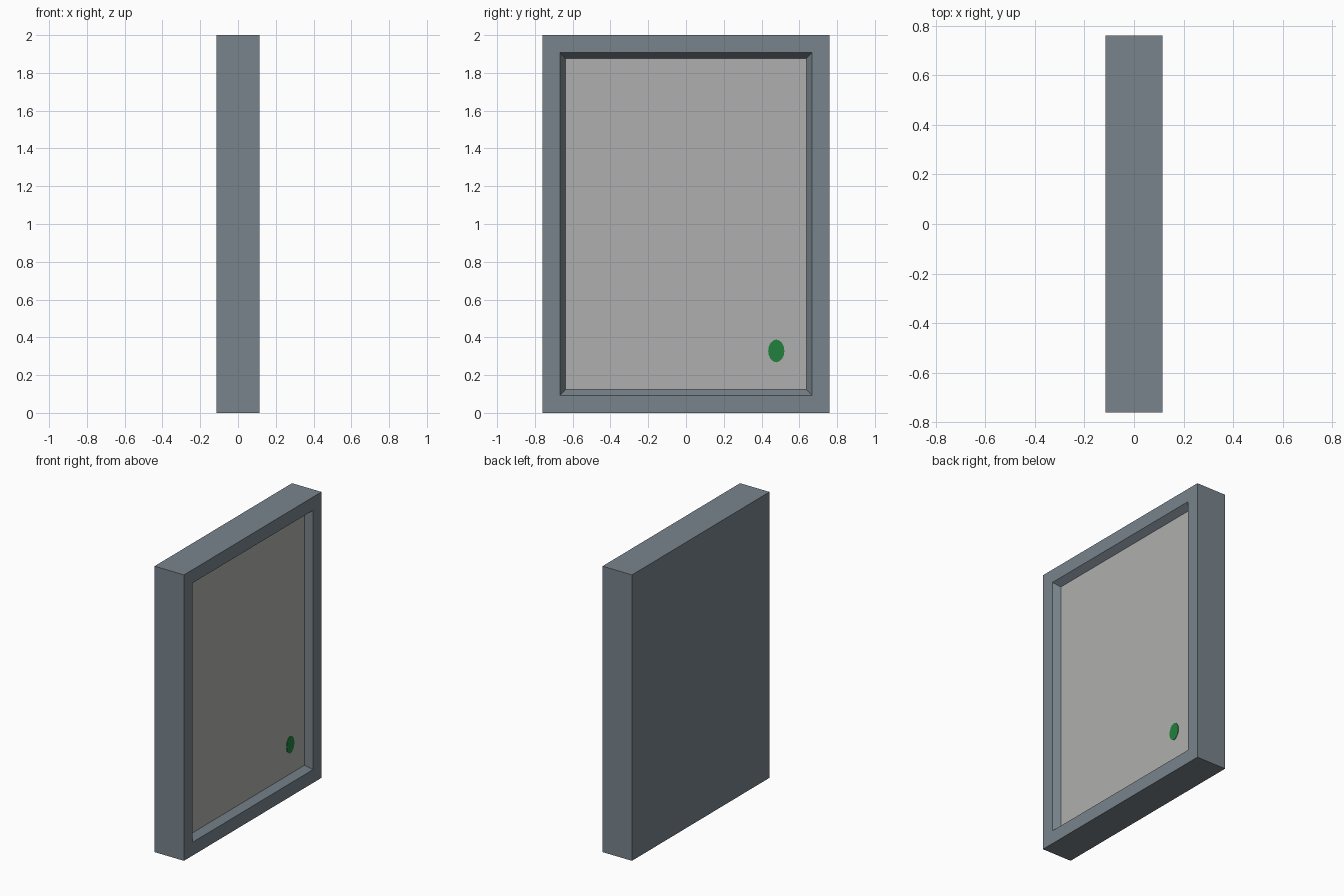
import bpy, bmesh, math

if "Cube" in bpy.data.objects:
    bpy.data.objects.remove(bpy.data.objects["Cube"])

def material(name, rgb):
    m = bpy.data.materials.new(name)
    m.diffuse_color = (*rgb, 1)
    m.use_nodes = True
    m.node_tree.nodes["Principled BSDF"].inputs["Base Color"].default_value = m.diffuse_color
    return m

frame_mat = material("slate grey", (0.188, 0.231, 0.263))
panel_mat = material("light grey", (0.43, 0.43, 0.425))
green_mat = material("indicator green", (0.016, 0.215, 0.048))

DX, DY, H = 0.114, 0.76, 2.0   # half depth, half width, height
DEPTH = 0.045                  # recess depth

def add_object(name, bm, mats):
    me = bpy.data.meshes.new(name)
    bm.to_mesh(me)
    bm.free()
    for m in mats:
        me.materials.append(m)
    ob = bpy.data.objects.new(name, me)
    bpy.context.collection.objects.link(ob)
    return ob

# Casing: a slab whose +x face is inset into a bevelled recess with a screen
bm = bmesh.new()
bmesh.ops.create_cube(bm, size=1)
for v in bm.verts:
    v.co = (v.co.x * 2 * DX, v.co.y * 2 * DY, (v.co.z + 0.5) * H)
bm.normal_update()
screen = max(bm.faces, key=lambda f: f.normal.x)
bmesh.ops.inset_region(bm, faces=[screen], thickness=0.132)
bmesh.ops.inset_region(bm, faces=[screen], thickness=0.042, depth=0)
for v in screen.verts:
    v.co.x -= DEPTH
screen.material_index = 1
add_object("screen_casing", bm, [frame_mat, panel_mat])

# Indicator light: thin oval plate in the lower corner of the screen
bm = bmesh.new()
x = DX - DEPTH
ring = [bm.verts.new((x, 0.478 + 0.043 * math.cos(a), 0.328 + 0.06 * math.sin(a)))
        for a in (2 * math.pi * i / 16 for i in range(16))]
base = bm.faces.new(ring)
top = bmesh.ops.extrude_face_region(bm, geom=[base])["geom"]
for v in top:
    if isinstance(v, bmesh.types.BMVert):
        v.co.x += 0.003
bmesh.ops.recalc_face_normals(bm, faces=bm.faces)
add_object("indicator_light", bm, [green_mat])
